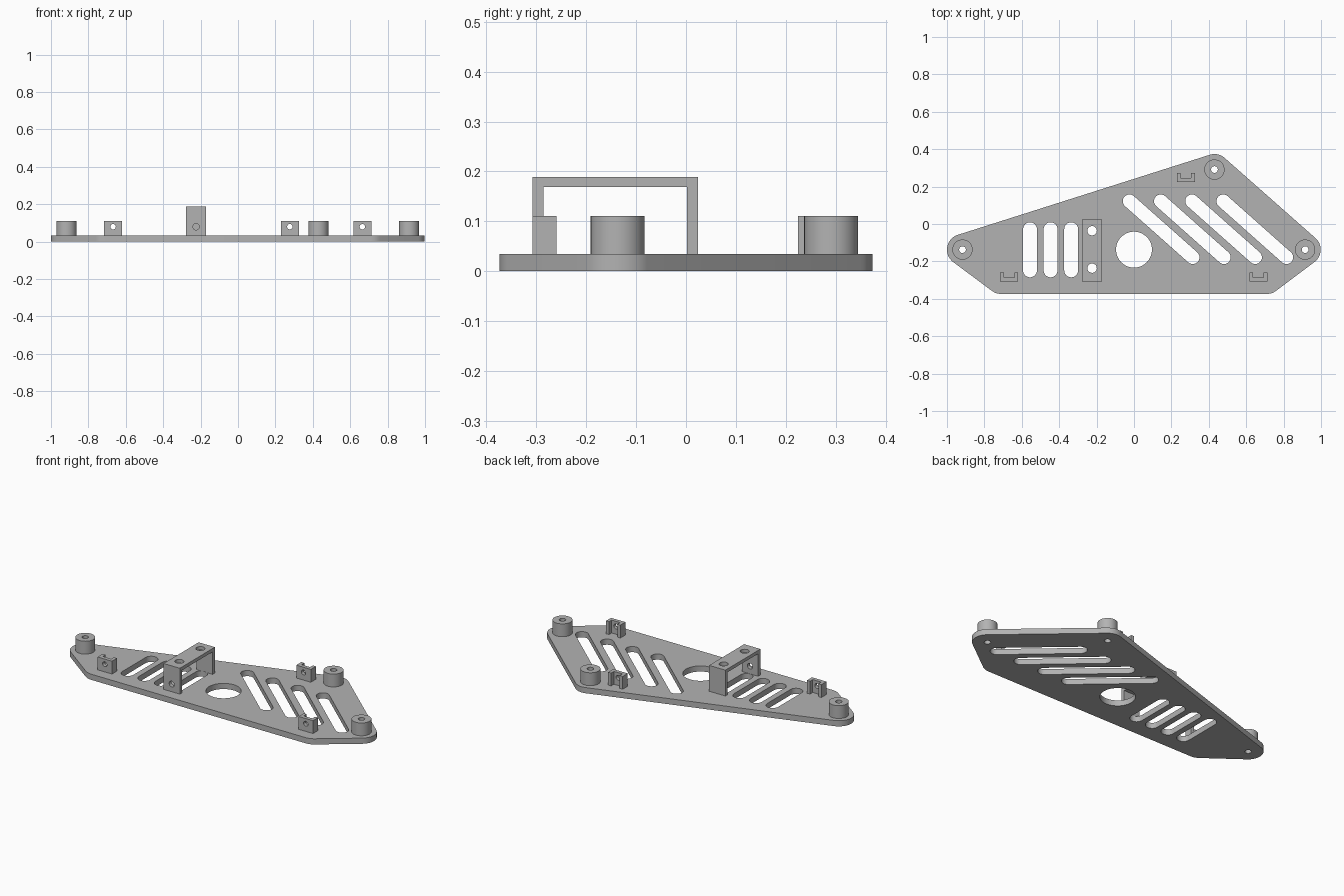
import bpy, bmesh, math
from mathutils import Matrix, Vector
from mathutils.geometry import convex_hull_2d

if "Cube" in bpy.data.objects:
    bpy.data.objects.remove(bpy.data.objects["Cube"])

gray = bpy.data.materials.new("plain gray")
gray.use_nodes = True
color = (0.45, 0.45, 0.45, 1)
gray.diffuse_color = color
gray.node_tree.nodes["Principled BSDF"].inputs["Base Color"].default_value = color

BASE = 0.034     # plate thickness
TOP = 0.111      # height of the posts and clips
WALL = 0.022


def circle(x, y, r, n=48):
    return [(x + r * math.cos(2 * math.pi * i / n), y + r * math.sin(2 * math.pi * i / n))
            for i in range(n)]


def hull(circles):
    """Convex outline wrapped around several circles."""
    pts = [Vector(p) for c in circles for p in circle(*c)]
    return [tuple(pts[i]) for i in convex_hull_2d(pts)]


def slot(a, b, r):
    return hull([(*a, r), (*b, r)])


def finish(obj):
    obj.data.materials.clear()
    obj.data.materials.append(gray)
    bpy.ops.object.select_all(action='DESELECT')
    obj.select_set(True)
    bpy.context.view_layer.objects.active = obj
    bpy.ops.object.shade_smooth_by_angle(angle=math.radians(30))
    return obj


def sheet(name, loops, depth, matrix):
    """Extrude an outline with holes from local z = 0 to depth."""
    curve = bpy.data.curves.new(name, 'CURVE')
    curve.dimensions = '2D'
    curve.fill_mode = 'BOTH'
    curve.extrude = depth / 2
    for loop in loops:
        s = curve.splines.new('POLY')
        s.points.add(len(loop) - 1)
        for p, co in zip(s.points, loop):
            p.co = (*co, 0, 1)
        s.use_cyclic_u = True
    temp = bpy.data.objects.new(name + " outline", curve)
    mesh = bpy.data.meshes.new_from_object(temp)
    bpy.data.objects.remove(temp)
    bm = bmesh.new()
    bm.from_mesh(mesh)
    bmesh.ops.translate(bm, verts=bm.verts, vec=(0, 0, depth / 2))
    bmesh.ops.transform(bm, matrix=matrix, verts=bm.verts)
    bmesh.ops.remove_doubles(bm, verts=bm.verts, dist=1e-5)
    bmesh.ops.recalc_face_normals(bm, faces=bm.faces)
    bm.to_mesh(mesh)
    bm.free()
    mesh.name = name
    obj = bpy.data.objects.new(name, mesh)
    bpy.context.collection.objects.link(obj)
    return finish(obj)


def drill(obj, center, r, length, axis):
    """Cut a round hole along y or z."""
    rot = (math.pi / 2, 0, 0) if axis == 'y' else (0, 0, 0)
    bpy.ops.mesh.primitive_cylinder_add(vertices=32, radius=r, depth=length,
                                        location=center, rotation=rot)
    cutter = bpy.context.object
    cutter.hide_render = True
    mod = obj.modifiers.new("hole", 'BOOLEAN')
    mod.operation = 'DIFFERENCE'
    mod.solver = 'EXACT'
    mod.object = cutter
    bpy.context.view_layer.objects.active = obj
    bpy.ops.object.modifier_apply(modifier=mod.name)
    bpy.data.objects.remove(cutter)
    finish(obj)


# Base plate with slots, round opening and screw holes
posts = {"right_post": (-0.917, -0.137), "left_post": (0.915, -0.137), "back_post": (0.43, 0.291)}
corners = list(posts.values()) + [(-0.71, -0.291), (0.71, -0.291)]
loops = [hull([(*c, 0.083) for c in corners]), circle(0, -0.137, 0.096, 64)]
loops += [circle(*c, 0.018, 32) for c in posts.values()]
loops += [slot((-0.556 + 0.11 * i, -0.028), (-0.556 + 0.11 * i, -0.248), 0.037) for i in range(4)]
loops += [slot((-0.024 + 0.167 * i, 0.122), (0.314 + 0.167 * i, -0.178), 0.036) for i in range(4)]
sheet("base_plate", loops, BASE, Matrix())

# Screw posts
for name, c in posts.items():
    sheet(name, [circle(*c, 0.054, 64), circle(*c, 0.018, 32)], TOP - BASE,
          Matrix.Translation((0, 0, BASE)))

# Small U-shaped clips, each with a hole in its front wall
w, d, t = 0.048, 0.048, 0.02
clip = [(-w, 0), (w, 0), (w, d), (w - t, d), (w - t, WALL), (t - w, WALL), (t - w, d), (-w, d)]
for name, x, y in (("right_clip", -0.668, -0.308), ("left_clip", 0.665, -0.308),
                   ("back_clip", 0.277, 0.225)):
    obj = sheet(name, [clip], TOP - BASE, Matrix.Translation((x, y, BASE)))
    drill(obj, (x, y, 0.08), 0.0145, 0.08, 'y')

# Bridge bracket: U profile in the y-z plane, extruded along x
y0, y1, h, x = -0.308, 0.024, 0.189, -0.278
bridge = [(y0, BASE), (y0, h), (y1, h), (y1, BASE), (y1 - WALL, BASE),
          (y1 - WALL, h - 0.02), (y0 + WALL, h - 0.02), (y0 + WALL, BASE)]
to_yz = Matrix(((0, 0, 1, x), (1, 0, 0, 0), (0, 1, 0, 0), (0, 0, 0, 1)))
bracket = sheet("bridge_bracket", [bridge], 0.108, to_yz)
drill(bracket, (-0.224, y0, 0.08), 0.017, 0.08, 'y')
for y in (-0.036, -0.236):
    drill(bracket, (-0.224, y, h), 0.025, 0.08, 'z')
